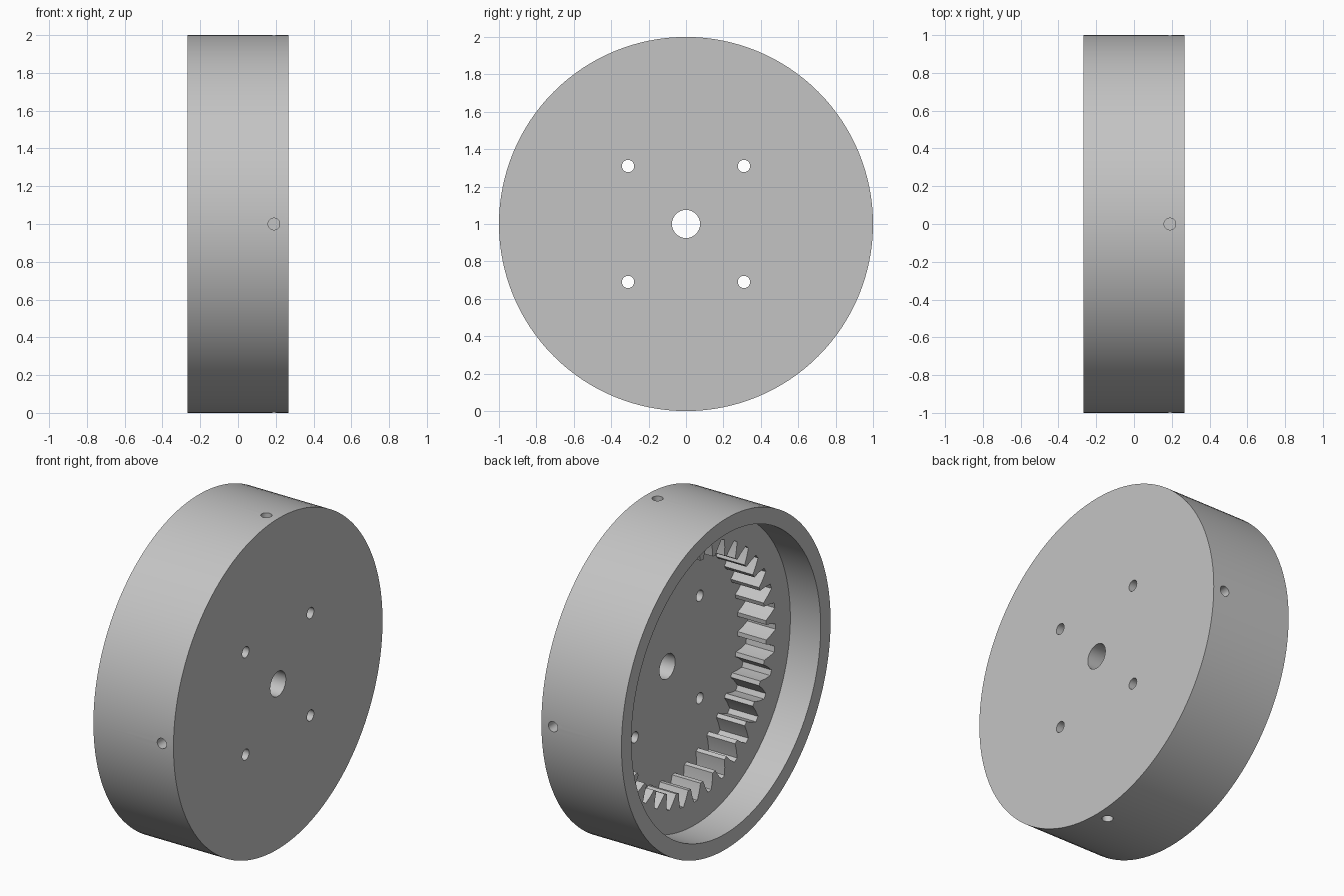
import bpy
import bmesh
from math import cos, sin, pi, radians

if "Cube" in bpy.data.objects:
    bpy.data.objects.remove(bpy.data.objects["Cube"], do_unlink=True)

HALF_W = 0.268      # half width of the drum
SHELF_X = -0.065    # where the wide recess ends and the gear begins
FLOOR_X = 0.125     # inner face of the closed plate
TEETH = 36
ROOT_R, TIP_R = 0.765, 0.675

grey = bpy.data.materials.new("plain grey")
grey.use_nodes = True
grey.diffuse_color = (0.55, 0.55, 0.55, 1)
grey.node_tree.nodes["Principled BSDF"].inputs["Base Color"].default_value = (0.55, 0.55, 0.55, 1)


def cylinder(name, radius, start, end, axis="X", y=0, z=1, x=0, sides=32):
    """Cylinder from start to end along an axis."""
    mid = (start + end) / 2
    loc = {"X": (mid, y, z), "Y": (x, mid, z), "Z": (x, y, mid)}[axis]
    rot = {"X": (0, pi / 2, 0), "Y": (pi / 2, 0, 0), "Z": (0, 0, 0)}[axis]
    bpy.ops.mesh.primitive_cylinder_add(vertices=sides, radius=radius, depth=end - start,
                                        location=loc, rotation=rot)
    ob = bpy.context.object
    ob.name = name
    ob.data.materials.append(grey)
    return ob


def gear_cutter(name, start, end):
    """Prism with outward teeth that leaves an internal gear when cut away."""
    pitch = 2 * pi / TEETH
    # one tooth space: angle as a share of the pitch, radius
    space = [(-0.39, TIP_R), (-0.27, (TIP_R + ROOT_R) / 2), (-0.12, ROOT_R),
             (0.12, ROOT_R), (0.27, (TIP_R + ROOT_R) / 2), (0.39, TIP_R)]
    bm = bmesh.new()
    ring = [bm.verts.new((start, r * cos((i + a) * pitch), 1 + r * sin((i + a) * pitch)))
            for i in range(TEETH) for a, r in space]
    face = bm.faces.new(ring)
    grown = bmesh.ops.extrude_face_region(bm, geom=[face])["geom"]
    bmesh.ops.translate(bm, vec=(end - start, 0, 0),
                        verts=[g for g in grown if isinstance(g, bmesh.types.BMVert)])
    bmesh.ops.recalc_face_normals(bm, faces=bm.faces)
    mesh = bpy.data.meshes.new(name)
    bm.to_mesh(mesh)
    bm.free()
    mesh.materials.append(grey)
    ob = bpy.data.objects.new(name, mesh)
    bpy.context.collection.objects.link(ob)
    return ob


def cut(target, cutter):
    """Subtract the cutter, then discard it."""
    cutter.hide_render = True
    mod = target.modifiers.new("cut", "BOOLEAN")
    mod.operation = "DIFFERENCE"
    mod.solver = "EXACT"
    mod.object = cutter
    bpy.ops.object.select_all(action="DESELECT")
    target.select_set(True)
    bpy.context.view_layer.objects.active = target
    bpy.ops.object.modifier_apply(modifier=mod.name)
    bpy.data.objects.remove(cutter, do_unlink=True)


# drum with one closed side
housing = cylinder("ring_gear_housing", 1, -HALF_W, HALF_W, sides=128)

# wide recess on the open side, then the internal gear
cut(housing, cylinder("recess_cutter", 0.905, -0.5, SHELF_X, sides=128))
cut(housing, gear_cutter("gear_cutter", SHELF_X - 0.1, FLOOR_X))

# shaft hole and four bolt holes through the plate
cut(housing, cylinder("shaft_hole_cutter", 0.075, 0, 0.5))
for sy in (-1, 1):
    for sz in (-1, 1):
        cut(housing, cylinder("bolt_hole_cutter", 0.033, 0, 0.5, y=0.31 * sy, z=1 + 0.31 * sz))

# four radial screw holes in the edge of the plate
for s in (-1, 1):
    lo, hi = sorted((0.75 * s, 1.1 * s))
    cut(housing, cylinder("side_hole_cutter", 0.031, lo, hi, axis="Y", x=0.19))
    cut(housing, cylinder("edge_hole_cutter", 0.031, 1 + lo, 1 + hi, axis="Z", x=0.19))

bpy.ops.object.select_all(action="DESELECT")
housing.select_set(True)
bpy.context.view_layer.objects.active = housing
bpy.ops.object.shade_smooth_by_angle(angle=radians(25))
